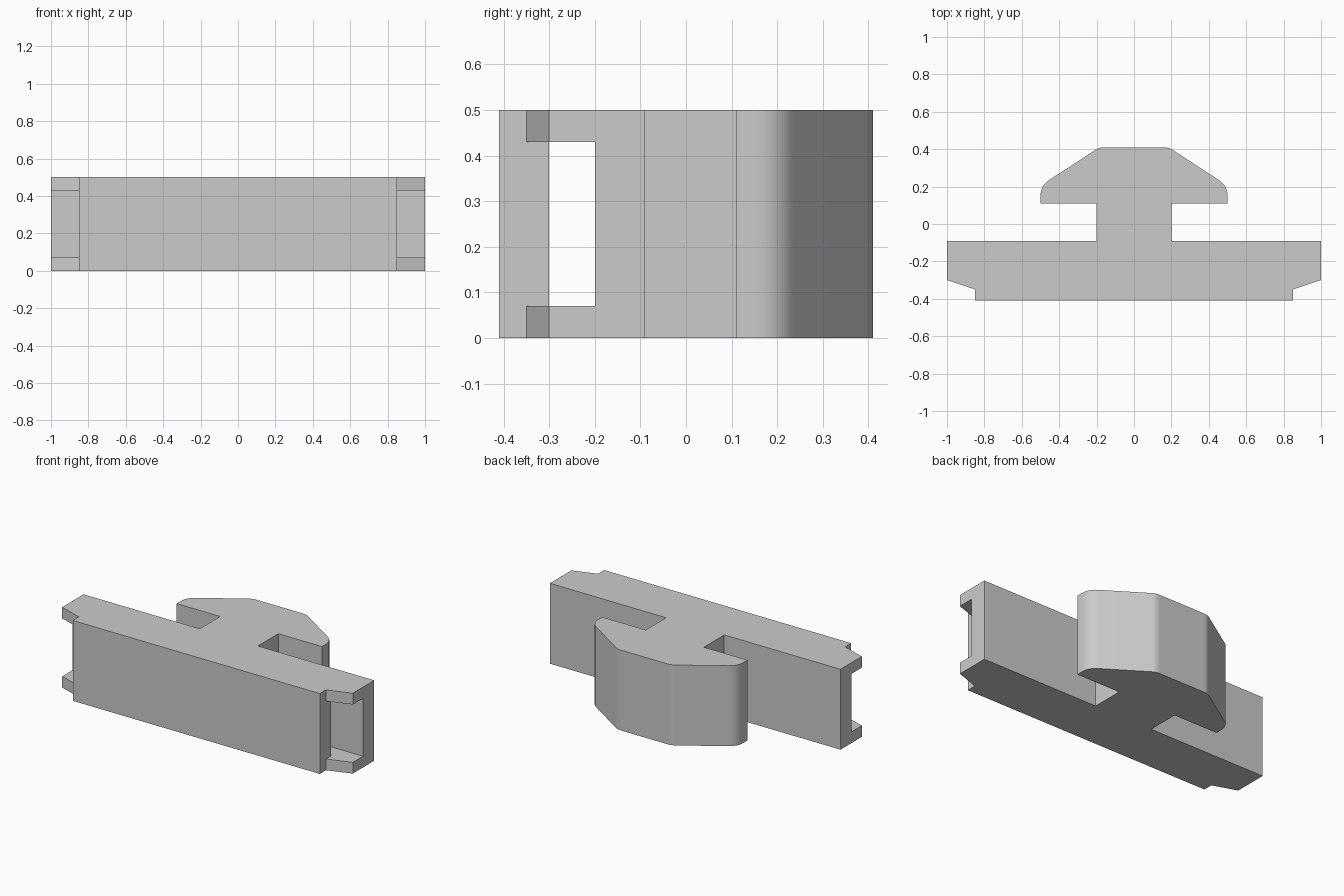
import bpy
import bmesh
from mathutils import Vector

cube = bpy.data.objects.get("Cube")
if cube:
    bpy.data.objects.remove(cube, do_unlink=True)

HEIGHT = 0.5
WALL = 0.07

grey = bpy.data.materials.new("plain grey")
grey.use_nodes = True
colour = (0.6, 0.6, 0.6, 1)
grey.diffuse_color = colour
grey.node_tree.nodes["Principled BSDF"].inputs["Base Color"].default_value = colour


def fillet(before, corner, after, length, steps=6):
    """Round a corner with a short curve tangent to both sides."""
    before, corner, after = Vector(before), Vector(corner), Vector(after)
    start = corner + (before - corner).normalized() * length
    end = corner + (after - corner).normalized() * length
    curve = []
    for i in range(steps + 1):
        t = i / steps
        curve.append(tuple(start * (1 - t) ** 2 + corner * 2 * t * (1 - t) + end * t ** 2))
    return curve


def mirrored(half):
    """Close a right-hand outline with its left-hand reflection."""
    return half + [(-x, y) for x, y in reversed(half)]


def prism(name, outline, bottom, top):
    bm = bmesh.new()
    base = bm.faces.new([bm.verts.new((x, y, bottom)) for x, y in outline])
    side = bmesh.ops.extrude_face_region(bm, geom=[base])["geom"]
    verts = [v for v in side if isinstance(v, bmesh.types.BMVert)]
    bmesh.ops.translate(bm, verts=verts, vec=(0, 0, top - bottom))
    bmesh.ops.recalc_face_normals(bm, faces=bm.faces)
    mesh = bpy.data.meshes.new(name)
    bm.to_mesh(mesh)
    bm.free()
    obj = bpy.data.objects.new(name, mesh)
    bpy.context.collection.objects.link(obj)
    mesh.materials.append(grey)
    return obj


# Bar, neck and rounded head share one outline
rim, shoulder, crown = (0.5, 0.11), (0.5, 0.205), (0.185, 0.41)
half = [(0.85, -0.41), (0.85, -0.35), (1, -0.3), (1, -0.09), (0.2, -0.09), (0.2, 0.11), rim]
half += fillet(rim, shoulder, crown, 0.055)
half += fillet(shoulder, crown, (0, 0.41), 0.025)
body = prism("slotted_bar_with_head", mirrored(half), 0, HEIGHT)

# Tunnel along the bar, opening to the front at both ends
slot = [(0.85, -0.3), (0.85, -0.5), (1.1, -0.5), (1.1, -0.2)]
cutter = prism("tunnel_cutter", mirrored(slot), WALL, HEIGHT - WALL)
cutter.hide_render = True

bpy.ops.object.select_all(action="DESELECT")
bpy.context.view_layer.objects.active = body
body.select_set(True)
cut = body.modifiers.new("tunnel", "BOOLEAN")
cut.operation = "DIFFERENCE"
cut.solver = "EXACT"
cut.object = cutter
bpy.ops.object.modifier_apply(modifier=cut.name)
bpy.data.objects.remove(cutter, do_unlink=True)

# Smooth rounded corners beside crisp flat faces
bpy.ops.object.shade_smooth_by_angle(angle=0.35)
weighted = body.modifiers.new("flat_face_normals", "WEIGHTED_NORMAL")
weighted.keep_sharp = True
